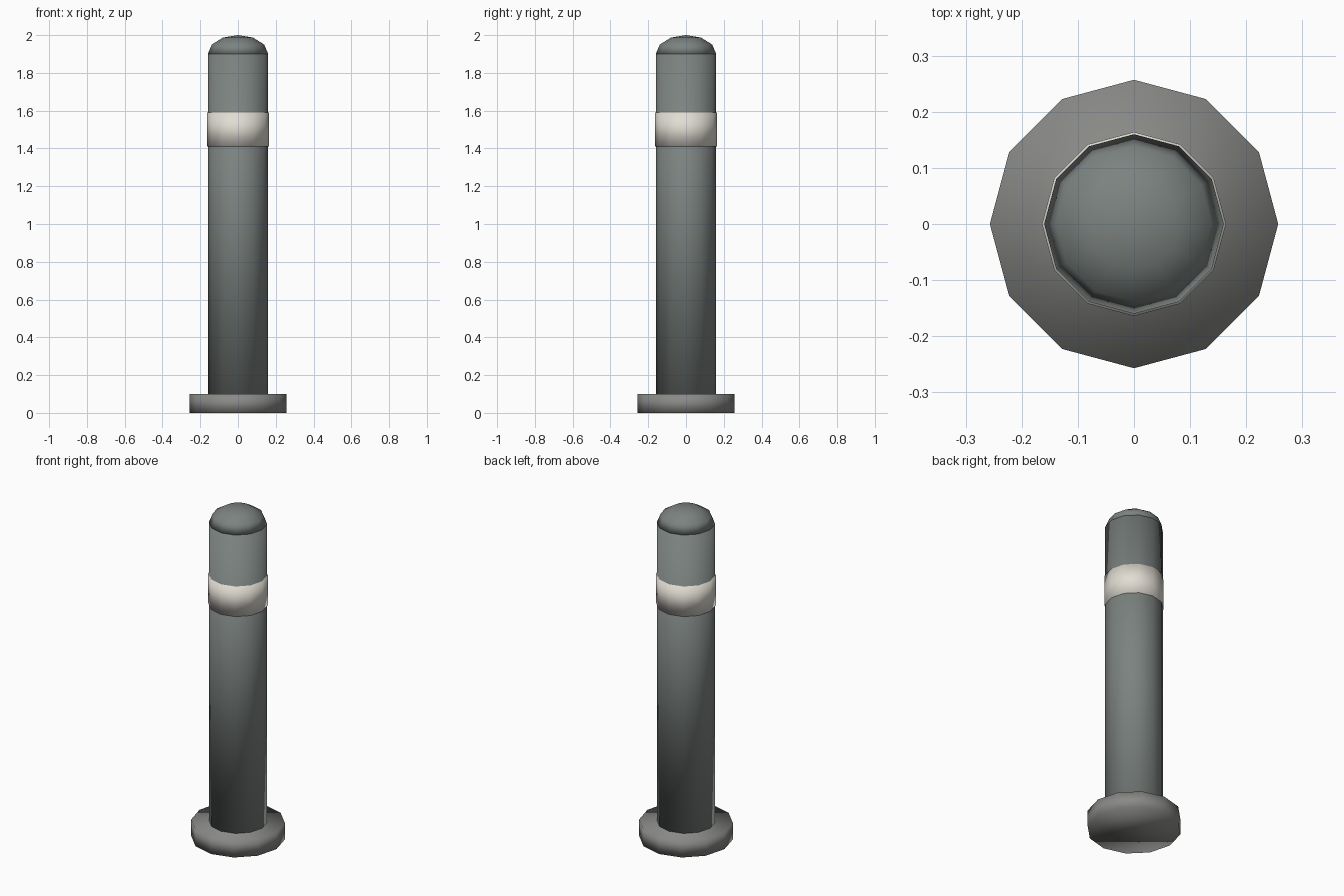
import bpy, bmesh
from math import sin, cos, pi, radians

if "Cube" in bpy.data.objects:
    bpy.data.objects.remove(bpy.data.objects["Cube"])

SIDES = 12


def material(name, rgb):
    m = bpy.data.materials.new(name)
    m.diffuse_color = (*rgb, 1)
    m.use_nodes = True
    m.node_tree.nodes["Principled BSDF"].inputs["Base Color"].default_value = m.diffuse_color
    return m


def lathe(name, profile, mat):
    """Spin (radius, z) points around z; closes the ends, radius 0 makes a tip."""
    bm = bmesh.new()
    rings = []
    for r, z in profile:
        if r == 0:
            rings.append([bm.verts.new((0, 0, z))] * SIDES)
        else:
            rings.append([bm.verts.new((r * cos(2 * pi * i / SIDES), r * sin(2 * pi * i / SIDES), z))
                          for i in range(SIDES)])
    for a, b in zip(rings, rings[1:]):
        for i in range(SIDES):
            j = (i + 1) % SIDES
            bm.faces.new(list(dict.fromkeys((a[i], a[j], b[j], b[i]))))
    for ring, (r, z) in ((rings[0], profile[0]), (rings[-1], profile[-1])):
        if r > 0:
            bm.faces.new(ring)
    bmesh.ops.recalc_face_normals(bm, faces=bm.faces)
    for f in bm.faces:
        f.smooth = True
    me = bpy.data.meshes.new(name)
    bm.to_mesh(me)
    bm.free()
    me.materials.append(mat)
    ob = bpy.data.objects.new(name, me)
    bpy.context.collection.objects.link(ob)
    return ob


steel = material("post_grey", (0.20, 0.225, 0.215))
iron = material("base_grey", (0.25, 0.25, 0.24))
cream = material("band_cream", (0.75, 0.72, 0.65))

# Base flange, post and reflective band
lathe("base_flange", [(0.257, 0), (0.257, 0.1)], iron)
lathe("post", [(0.16, 0.1), (0.16, 1.9)], steel)
lathe("reflective_band", [(0.164, 1.41), (0.164, 1.59)], cream)

# Flattened dome cap
dome = [(0.16 * cos(radians(a)), 1.9 + 0.1 * sin(radians(a))) for a in (0, 30, 60)]
lathe("dome_cap", dome + [(0, 2.0)], steel)
